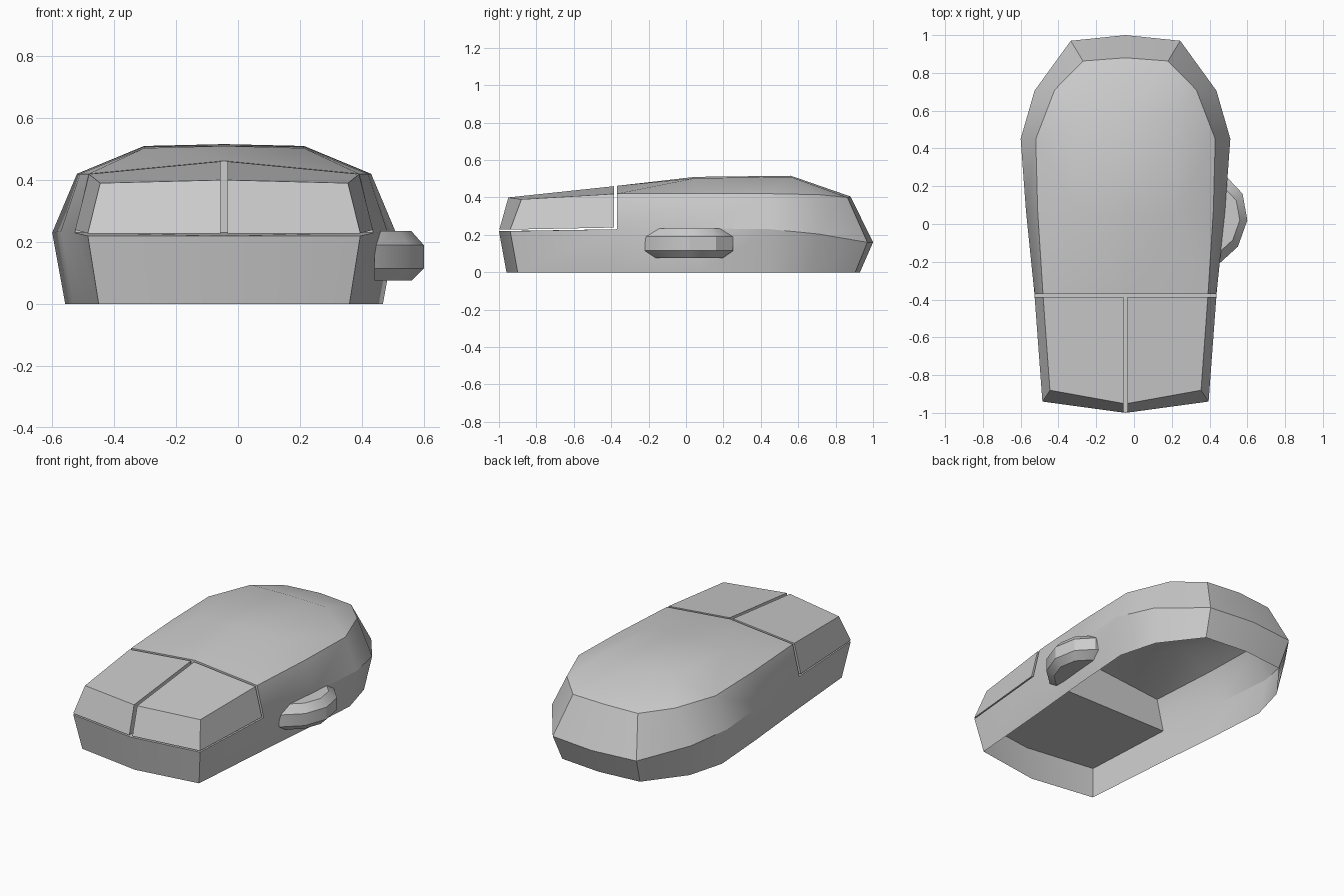
import bpy, bmesh

if "Cube" in bpy.data.objects:
    bpy.data.objects.remove(bpy.data.objects["Cube"])

CX = -0.045  # symmetry plane of the main body


def make(name, verts, faces, mirrored=True, angle=0.5):
    """Mesh object from half-shape points, optionally mirrored across the body centre."""
    me = bpy.data.meshes.new(name)
    bm = bmesh.new()
    vs = [bm.verts.new(v) for v in verts]
    for f in faces:
        bm.faces.new([vs[i] for i in f])
    bmesh.ops.recalc_face_normals(bm, faces=bm.faces)
    bm.to_mesh(me)
    bm.free()
    ob = bpy.data.objects.new(name, me)
    bpy.context.collection.objects.link(ob)
    if mirrored:
        ob.location.x = CX
        mod = ob.modifiers.new("mirror", 'MIRROR')
        mod.use_clip = True
    bpy.context.view_layer.objects.active = ob
    ob.select_set(True)
    bpy.ops.object.shade_smooth_by_angle(angle=angle)
    ob.select_set(False)
    return ob


# Body shell: half outlines from front centre to back centre, open underneath
bottom = [(0, -.96, 0), (.405, -.90, 0), (.447, -.37, 0), (.487, .07, 0),
          (.513, .44, 0), (.45, .67, 0), (.27, .905, 0), (0, .93, 0)]
waist = [(0, -1, .22), (.44, -.94, .22), (.482, -.37, .23), (.527, .07, .235),
         (.555, .45, .23), (.482, .705, .205), (.29, .97, .16), (0, 1, .16)]
shoulder = [(.437, -.37, .42), (.465, .07, .42), (.475, .45, .42),
            (.375, .71, .415), (.225, .863, .40), (0, .88, .405)]
crest = [(.258, .05, .503), (.258, .56, .51)]
ridge = [(0, -.37, .462), (0, .05, .51), (0, .56, .516)]
deck_mid = [(0, -.37, .23)]
verts = bottom + waist + shoulder + crest + ridge + deck_mid
W, S, K, R, D = 8, 16, 22, 24, 27
faces = [(i, i + 1, W + i + 1, W + i) for i in range(7)]                  # lower wall
faces += [(W + 2 + i, W + 3 + i, S + i + 1, S + i) for i in range(5)]     # upper wall
faces += [(W, W + 1, W + 2, D), (D, W + 2, S, R)]                         # button deck, step
faces += [(R, S, K, R + 1), (S, S + 1, K), (R + 1, K, K + 1, R + 2),      # top
          (K, S + 1, S + 2, K + 1), (K + 1, S + 2, S + 3),
          (K + 1, S + 3, S + 4), (R + 2, K + 1, S + 4, S + 5)]
make("body_shell", verts, faces)

# Pair of click buttons floating just above the deck
g = .011
low = [(g, -.998, .228), (.44, -.94, .228), (.481, -.386, .239), (g, -.386, .239)]
top = [(g, -.95, .40), (.40, -.88, .39), (.436, -.386, .419), (g, -.386, .46)]
box = [(0, 1, 2, 3), (4, 5, 6, 7)] + [(i, (i + 1) % 4, 4 + (i + 1) % 4, 4 + i) for i in range(4)]
make("click_buttons", low + top, box)

# Side thumb wheel: bevelled half disc
arc = [(.44, -.22), (.55, -.12), (.60, .02), (.575, .16), (.49, .25), (.44, .258)]
n = len(arc)
verts = []
for scale, z in ((.75, .075), (1, .115), (1, .19), (.75, .235)):
    verts += [(.44 + (x - .44) * scale, .02 + (y - .02) * scale, z) for x, y in arc]
faces = [tuple(range(n)), tuple(range(3 * n, 4 * n))]
faces += [(r * n + i, r * n + (i + 1) % n, (r + 1) * n + (i + 1) % n, (r + 1) * n + i)
          for r in range(3) for i in range(n)]
make("thumb_wheel", verts, faces, mirrored=False)
